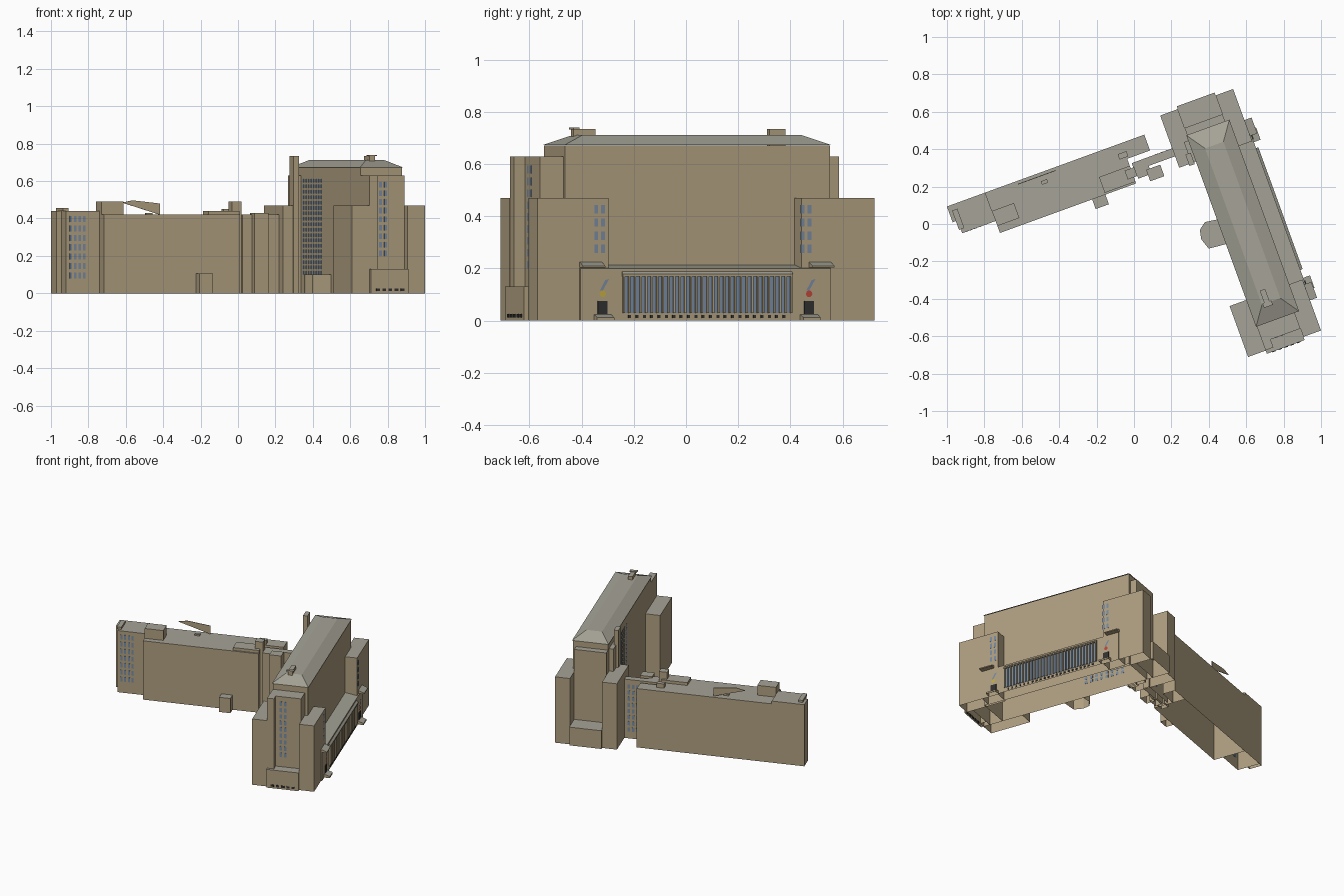
import bpy, math
from mathutils import Matrix

if "Cube" in bpy.data.objects:
    bpy.data.objects.remove(bpy.data.objects["Cube"])

ROT = Matrix.Rotation(math.radians(20), 4, 'Z')   # whole plan is turned 20 degrees


def material(name, rgb):
    m = bpy.data.materials.new(name)
    m.diffuse_color = (*rgb, 1)
    m.use_nodes = True
    m.node_tree.nodes["Principled BSDF"].inputs["Base Color"].default_value = m.diffuse_color
    return m


WALL = material("tan_wall", (0.43, 0.345, 0.215))
ROOF = material("grey_roof", (0.38, 0.37, 0.31))
GLASS = material("blue_glass", (0.18, 0.25, 0.35))
DARK = material("dark_opening", (0.03, 0.03, 0.03))
RED = material("red_sign", (0.5, 0.06, 0.04))
YELLOW = material("yellow_sign", (0.55, 0.4, 0.05))


def mesh(name, verts, faces, mat=WALL):
    # the shell is open at ground level, so faces lying on z = 0 are left out
    faces = [f for f in faces if max(verts[i][2] for i in f) > 1e-6]
    me = bpy.data.meshes.new(name)
    me.from_pydata([ROT @ Matrix.Translation(v).to_translation() for v in verts], [], faces)
    me.materials.append(mat)
    if mat is WALL:                       # upward faces become roof
        me.materials.append(ROOF)
        for f in me.polygons:
            f.material_index = int(f.normal.z > 0.5)
    ob = bpy.data.objects.new(name, me)
    bpy.context.collection.objects.link(ob)
    return ob


def boxes(name, items, mat=WALL):
    # each item: p0, p1, q0, q1, z0, z1 in the turned plan
    v, f = [], []
    for p0, p1, q0, q1, z0, z1 in items:
        n = len(v)
        for z in (z0, z1):
            v += [(p0, q0, z), (p1, q0, z), (p1, q1, z), (p0, q1, z)]
        f += [[n + i for i in s] for s in ((3, 2, 1, 0), (4, 5, 6, 7), (0, 1, 5, 4),
                                          (1, 2, 6, 5), (2, 3, 7, 6), (3, 0, 4, 7))]
    return mesh(name, v, f, mat)


def box(name, *b, mat=WALL):
    return boxes(name, [b], mat)


def prism(name, pts, z0, z1):
    n = len(pts)
    v = [(p, q, z0) for p, q in pts] + [(p, q, z1) for p, q in pts]
    f = [list(range(n))[::-1], list(range(n, 2 * n))]
    f += [[i, (i + 1) % n, n + (i + 1) % n, n + i] for i in range(n)]
    return mesh(name, v, f)


def windows(name, axis, at, a0, a1, cols, z0, z1, rows, fill=0.55):
    # grid of panes on a wall; axis 'p' means the wall faces along p
    out, da, dz = [], (a1 - a0) / cols, (z1 - z0) / rows
    for i in range(cols):
        for j in range(rows):
            a, z = a0 + i * da, z0 + j * dz
            s = (a, a + da * fill)
            t = (at - 0.001, at + 0.001)
            out.append((*(t + s if axis == 'p' else s + t), z, z + dz * 0.65))
    boxes(name, out, GLASS)


def wedge(name, p0, p1, q0, q1, z0, zin, zout):
    # block whose top slopes from zin at p0 to zout at p1
    v = [(p0, q0, z0), (p1, q0, z0), (p1, q1, z0), (p0, q1, z0),
         (p0, q0, zin), (p1, q0, zout), (p1, q1, zout), (p0, q1, zin)]
    mesh(name, v, [(3, 2, 1, 0), (4, 5, 6, 7), (0, 1, 5, 4), (1, 2, 6, 5), (2, 3, 7, 6), (3, 0, 4, 7)])


# Long office wing
box("wing_body", -0.69, 0.085, 0.20, 0.43, 0, 0.42)
box("wing_west_end", -0.88, -0.69, 0.268, 0.43, 0, 0.44)
box("wing_west_stair", -0.908, -0.88, 0.34, 0.43, 0, 0.44)
box("wing_east_end", 0.085, 0.215, 0.34, 0.43, 0, 0.42)
box("wing_raised_roof", -0.09, 0.085, 0.21, 0.30, 0.42, 0.44)
box("wing_penthouse", -0.69, -0.565, 0.24, 0.325, 0.42, 0.49)
box("wing_stair_tower", 0.05, 0.105, 0.235, 0.285, 0, 0.49)
box("wing_porch", -0.165, -0.09, 0.145, 0.20, 0, 0.105)
boxes("wing_roof_vents", [(0.045, 0.095, 0.35, 0.38, 0.42, 0.45),
                          (-0.39, -0.355, 0.365, 0.385, 0.42, 0.43),
                          (-0.89, -0.86, 0.29, 0.40, 0.44, 0.455)])
windows("wing_windows", 'q', 0.268, -0.86, -0.76, 4, 0.08, 0.43, 7)
# Slanted screen on the wing roof
S = (0.41, 0.414)
mesh("wing_roof_screen",
     [(-0.51, q, 0.485) for q in S] + [(-0.295, q, 0.42) for q in S]
     + [(-0.295, q, 0.48) for q in S] + [(-0.45, q, 0.497) for q in S],
     [(0, 2, 4, 6), (7, 5, 3, 1), (0, 1, 3, 2), (2, 3, 5, 4), (4, 5, 7, 6), (6, 7, 1, 0)])

# Link between the wing and the hall
box("link_bridge", 0.10, 0.34, 0.265, 0.31, 0, 0.42)
box("link_lift_block", 0.16, 0.24, 0.185, 0.25, 0, 0.43)
box("link_lobby", 0.105, 0.18, 0.22, 0.275, 0, 0.42)
windows("link_windows", 'q', 0.31, 0.235, 0.32, 3, 0.05, 0.40, 8)

# Main hall with hipped roof
box("hall_body", 0.43, 0.665, -0.735, 0.345, 0, 0.672)
P, Q, IP, IQ = (0.425, 0.67), (-0.74, 0.35), 0.07, 0.10
eave = [(P[0], Q[0]), (P[1], Q[0]), (P[1], Q[1]), (P[0], Q[1])]
top = [(P[0] + IP, Q[0] + IQ), (P[1] - IP, Q[0] + IQ), (P[1] - IP, Q[1] - IQ), (P[0] + IP, Q[1] - IQ)]
mesh("hall_roof", [(*c, 0.673) for c in eave] + [(*c, 0.712) for c in top],
     [(4, 5, 6, 7)] + [(i, (i + 1) % 4, 4 + (i + 1) % 4, 4 + i) for i in range(4)])
box("hall_chimney", 0.385, 0.415, 0.19, 0.255, 0.0, 0.735)
box("roof_plant_box", 0.51, 0.54, -0.655, -0.565, 0.70, 0.735)
box("roof_plant_cap", 0.50, 0.55, -0.66, -0.635, 0.733, 0.74)
windows("hall_west_windows", 'p', 0.43, -0.12, 0.19, 8, 0.10, 0.62, 18)
prism("west_apse", [(0.43, -0.27), (0.43, -0.13), (0.36, -0.12), (0.32, -0.15),
                    (0.31, -0.20), (0.33, -0.26)], 0, 0.10)

# Four corner towers and the two recessed ends
for side, p0 in (("west", 0.33), ("east", 0.645)):
    for end, q0, q1 in (("south", -0.877, -0.587), ("north", 0.20, 0.497)):
        box(f"tower_{side}_{end}", p0, p0 + 0.10, q0, q1, 0, 0.47)
box("south_end_block", 0.43, 0.645, -0.83, -0.735, 0, 0.63)
box("south_end_pier", 0.43, 0.475, -0.875, -0.83, 0, 0.63)
box("north_end_block", 0.43, 0.645, 0.345, 0.39, 0, 0.63)
box("south_entrance", 0.43, 0.645, -0.895, -0.83, 0, 0.13)
box("north_entrance", 0.43, 0.645, 0.39, 0.513, 0, 0.13)
windows("south_windows", 'q', -0.83, 0.50, 0.56, 2, 0.20, 0.61, 9)
boxes("south_vents", [(0.46 + i * 0.035, 0.48 + i * 0.035, -0.898, -0.89, 0.012, 0.026)
                      for i in range(5)], DARK)

# East annex with colonnade
wedge("annex_body", 0.66, 0.752, -0.705, 0.318, 0, 0.215, 0.20)
Q0, Q1, N = -0.53, 0.153, 30
step = (Q1 - Q0) / N
box("colonnade_glass", 0.75, 0.754, Q0, Q1, 0.03, 0.17, mat=GLASS)
boxes("colonnade_columns", [(0.752, 0.762, Q0 + i * step - 0.003, Q0 + i * step + 0.004, 0.03, 0.17)
                            for i in range(N + 1)])
wedge("colonnade_lintel", 0.745, 0.765, Q0 - 0.005, Q1 + 0.005, 0.17, 0.195, 0.178)
boxes("colonnade_vents", [(0.75, 0.756, Q0 + 0.02 + i * 0.03, Q0 + 0.031 + i * 0.03, 0.01, 0.022)
                          for i in range(22)], DARK)

# East doorways, canopies, signs and tower windows
for end, q, out, sign in (("south", -0.615, -0.66, YELLOW), ("north", 0.227, 0.275, RED)):
    box(f"door_{end}", 0.75, 0.757, q - 0.02, q + 0.02, 0.025, 0.075, mat=DARK)
    wedge(f"door_step_{end}", 0.75, 0.79, q - 0.035, q + 0.035, 0, 0.025, 0.012)
    wedge(f"canopy_{end}", 0.745, 0.785, out - 0.045, out + 0.045, 0.203, 0.225, 0.21)
    windows(f"tower_windows_{end}", 'p', 0.745, q - 0.03, q + 0.025, 2, 0.26, 0.46, 4)
    ring = [(math.cos(a) * 0.013, math.sin(a) * 0.013)
            for a in (i * math.pi / 6 for i in range(12))]
    mesh(f"round_sign_{end}", [(0.757, q + a, 0.103 + b) for a, b in ring], [list(range(12))], sign)
    mesh(f"slanted_pane_{end}",
         [(0.757, q - 0.012, 0.115), (0.757, q + 0.0, 0.115), (0.757, q + 0.026, 0.16),
          (0.757, q + 0.01, 0.155)], [(0, 1, 2, 3)], GLASS)

# Narrow block joining hall and north-west tower
box("north_west_infill", 0.40, 0.43, 0.20, 0.32, 0, 0.63)
